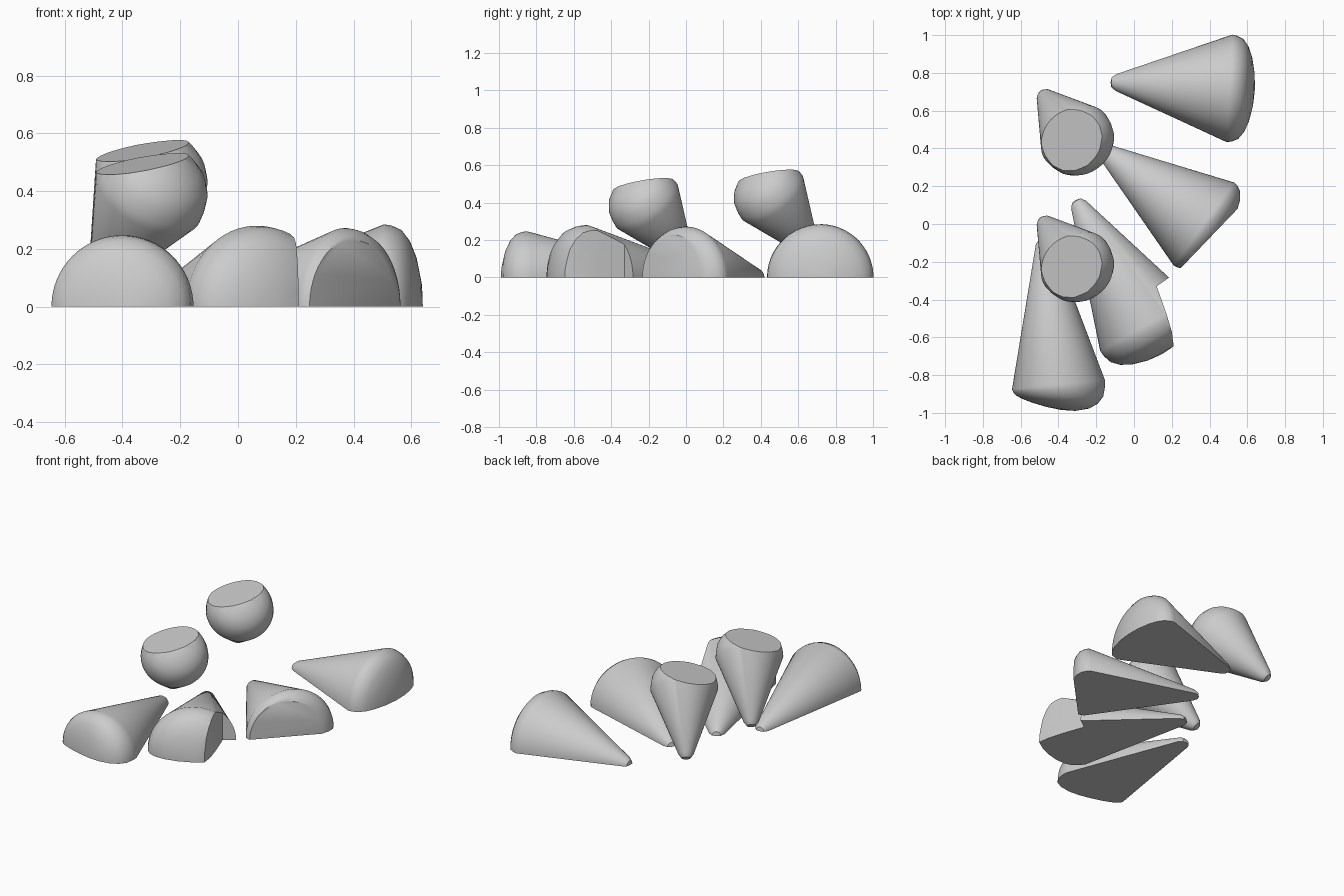
import bpy, bmesh, math
from mathutils import Vector

cube = bpy.data.objects.get("Cube")
if cube:
    bpy.data.objects.remove(cube, do_unlink=True)

stone = bpy.data.materials.new("light_grey")
stone.use_nodes = True
colour = (0.6, 0.6, 0.6, 1)
stone.diffuse_color = colour
stone.node_tree.nodes["Principled BSDF"].inputs["Base Color"].default_value = colour

UP = Vector((0, 0, 1))
TIP_RADIUS = 0.045
# Domed cap as (share of radius, share of depth)
DOME = [(1, 0), (.985, .2), (.93, .45), (.8, .66), (.6, .83), (.3, .96), (0, 1)]


def slice_off(bm, point, normal):
    """Remove everything on the normal side of a plane and close the hole."""
    geom = bm.verts[:] + bm.edges[:] + bm.faces[:]
    bmesh.ops.bisect_plane(bm, geom=geom, dist=1e-5, plane_co=point,
                           plane_no=Vector(normal).normalized(), clear_outer=True)
    bmesh.ops.holes_fill(bm, edges=[e for e in bm.edges if e.is_boundary], sides=0)


def add_object(name, bm):
    bmesh.ops.recalc_face_normals(bm, faces=bm.faces)
    mesh = bpy.data.meshes.new(name)
    bm.to_mesh(mesh)
    bm.free()
    mesh.materials.append(stone)
    obj = bpy.data.objects.new(name, mesh)
    bpy.context.collection.objects.link(obj)
    return obj


def activate(obj):
    bpy.ops.object.select_all(action='DESELECT')
    obj.select_set(True)
    bpy.context.view_layer.objects.active = obj


def cone(name, rim, axis, length, radius, depth, skew=0, cuts=()):
    """Round-tipped cone with a domed cap; rim is the centre of its widest ring."""
    rim, axis = Vector(rim), Vector(axis).normalized()
    profile = [(0, -length - .03), (.026, -length - .025), (TIP_RADIUS, -length)]
    profile += [(radius * r, depth * h) for r, h in DOME]
    bm = bmesh.new()
    verts = [bm.verts.new((r, 0, h)) for r, h in profile]
    edges = [bm.edges.new(pair) for pair in zip(verts, verts[1:])]
    bmesh.ops.spin(bm, geom=verts + edges, cent=(0, 0, 0), axis=UP,
                   angle=math.tau, steps=64, use_merge=False)
    bmesh.ops.remove_doubles(bm, verts=bm.verts, dist=1e-4)
    turn = UP.rotation_difference(axis)
    side = UP.cross(axis).normalized()
    for v in bm.verts:
        cap = max(v.co.z, 0) / depth
        co = turn @ v.co
        v.co = rim + co + axis * skew * cap * co.dot(side)
    bmesh.ops.recalc_face_normals(bm, faces=bm.faces)
    for point, normal in cuts:
        slice_off(bm, point, normal)
    return add_object(name, bm)


def smooth(obj):
    activate(obj)
    bpy.ops.object.shade_smooth_by_angle(angle=math.radians(35))


# Half cones lying on the ground
ground = ((0, 0, 0), (0, 0, -1))
back_half_cone = cone("back_half_cone", (.505, .718, 0), (1, -.052, 0),
                      .6, .285, .135, cuts=[ground])
middle_half_cone = cone("middle_half_cone", (.37, 0, 0), (.81, -.59, 0),
                        .65, .272, .12,
                        cuts=[ground, ((.27, -.21, 0), (.72, -.69, 0))])
notched_half_cone = cone("notched_half_cone", (.065, -.535, 0), (.49, -.87, 0),
                         .73, .28, .175, cuts=[ground])
front_half_cone = cone("front_half_cone", (-.4, -.85, 0), (.1, -.995, 0),
                       .75, .247, .135, skew=.25, cuts=[ground])

# Notch taken out of one half cone
bm = bmesh.new()
outline = [(.12, -.33), (.17, -.47), (.2, -.57), (.212, -.66), (.212, -.9),
           (.7, -.9), (.7, .08)]
base = bm.faces.new([bm.verts.new((x, y, -.2)) for x, y in outline])
top = bmesh.ops.extrude_face_region(bm, geom=[base])["geom"]
bmesh.ops.translate(bm, vec=(0, 0, .8),
                    verts=[g for g in top if isinstance(g, bmesh.types.BMVert)])
cutter = add_object("notch_cutter", bm)
cutter.hide_render = True
activate(notched_half_cone)
notch = notched_half_cone.modifiers.new("notch", 'BOOLEAN')
notch.operation = 'DIFFERENCE'
notch.solver = 'EXACT'
notch.object = cutter
bpy.ops.object.modifier_apply(modifier=notch.name)
bpy.data.objects.remove(cutter, do_unlink=True)

# Two raised whole cones with a flat sliced top
raised = []
for name, shift in (("front_raised_cone", Vector((0, 0, 0))),
                    ("back_raised_cone", Vector((0, .67, .045)))):
    rim = Vector((-.31, -.21, .385)) + shift
    flat = (Vector((-.22, -.11, .53)) + shift, (-.17, -.15, 1))
    raised.append(cone(name, rim, (.41, -.54, .735), .4, .2, .19, cuts=[flat]))

for obj in [back_half_cone, middle_half_cone, notched_half_cone, front_half_cone] + raised:
    smooth(obj)
